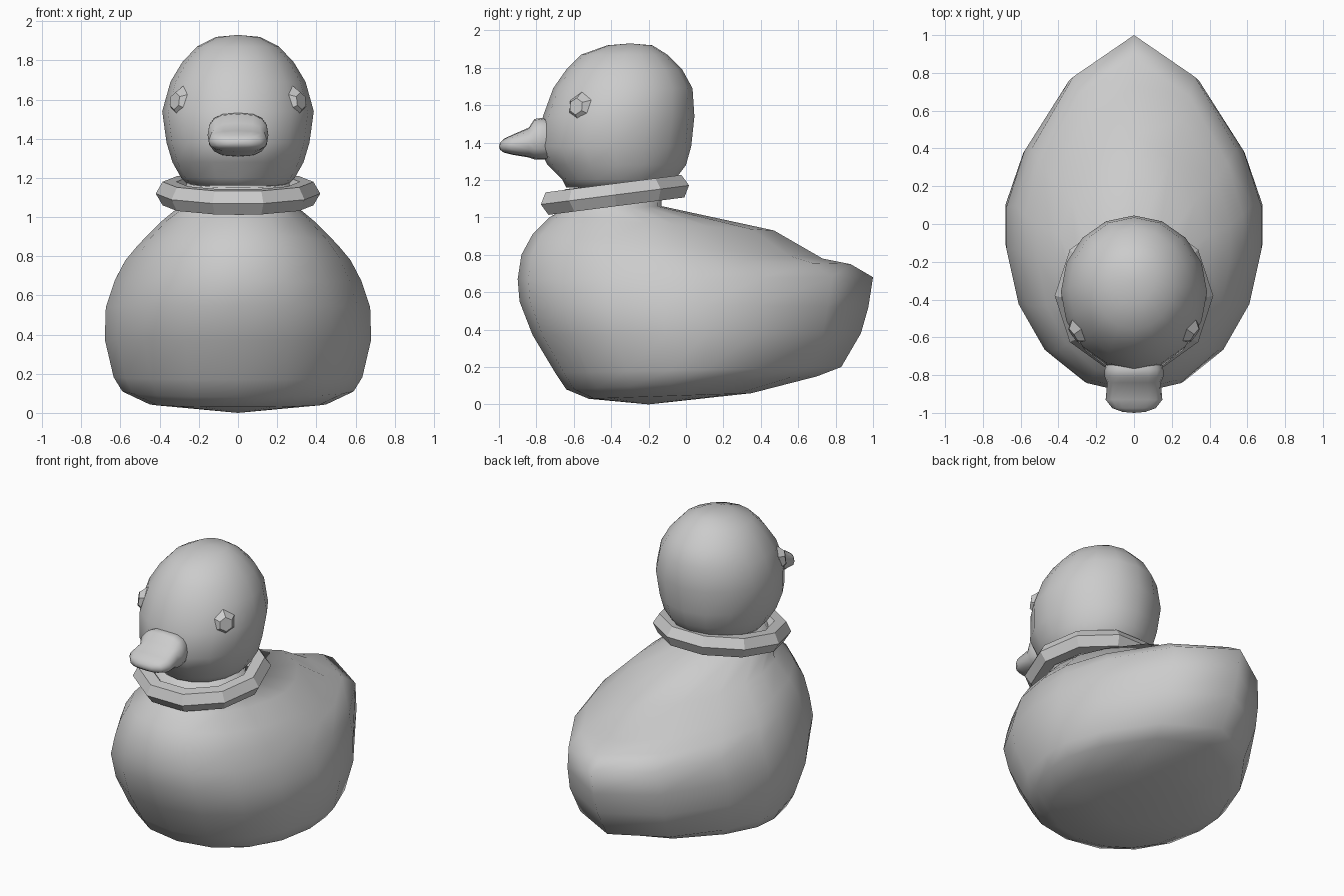
import bpy, bmesh, math
from mathutils import Vector, Matrix

if "Cube" in bpy.data.objects:
    bpy.data.objects.remove(bpy.data.objects["Cube"])

# Half outlines from front to back: (width fraction, length fraction)
TEAR = [(0, 0), (.39, .03), (.70, .12), (.905, .25), (1, .405),
        (1, .526), (.86, .684), (.51, .884), (0, 1)]
ROUND = [(math.sin(i * math.pi / 8), (1 - math.cos(i * math.pi / 8)) / 2) for i in range(9)]


def finish(name, bm, smooth=True):
    bmesh.ops.recalc_face_normals(bm, faces=bm.faces)
    mesh = bpy.data.meshes.new(name)
    bm.to_mesh(mesh)
    bm.free()
    for p in mesh.polygons:
        p.use_smooth = smooth
    obj = bpy.data.objects.new(name, mesh)
    bpy.context.collection.objects.link(obj)
    return obj


def loft(name, rings, start, end):
    """Skin a stack of closed rings and close both ends with a fan."""
    bm = bmesh.new()
    loops = [[bm.verts.new(p) for p in ring] for ring in rings]
    n = len(loops[0])
    for a, b in zip(loops, loops[1:]):
        for i in range(n):
            j = (i + 1) % n
            bm.faces.new((a[i], a[j], b[j], b[i]))
    for loop, tip in ((loops[0], start), (loops[-1], end)):
        v = bm.verts.new(tip)
        for i in range(n):
            bm.faces.new((loop[i], loop[(i + 1) % n], v))
    return finish(name, bm)


def flat_ring(yf, zf, yb, zb, w, roundness=1.0):
    """Near-horizontal ring from a front point to a back point, half width w."""
    half = []
    for (tw, tf), (rw, rf) in zip(TEAR, ROUND):
        x = (tw + (rw - tw) * roundness) * w
        f = tf + (rf - tf) * roundness
        half.append((x, yf + (yb - yf) * f, zf + (zb - zf) * f))
    return half + [(-x, y, z) for x, y, z in half[-2:0:-1]]


def beak_ring(y, zc, w, h):
    """Upright rounded-box ring."""
    pts = []
    for i in range(16):
        a = i * math.tau / 16
        c, s = math.cos(a), math.sin(a)
        pts.append((math.copysign(abs(c) ** .7, c) * w, y, zc + math.copysign(abs(s) ** .8, s) * h))
    return pts


# Body with raised pointed tail, up into the neck
body = [
    (-.52, .03, .35, .06, .45, .3),
    (-.64, .08, .70, .15, .59, .1),
    (-.70, .17, .83, .20, .635, 0),
    (-.82, .37, .935, .38, .68, 0),
    (-.89, .55, .975, .52, .675, 0),
    (-.90, .67, 1.0, .68, .63, 0),
    (-.88, .80, .88, .75, .575, 0),
    (-.82, .91, .73, .78, .51, 0),
    (-.73, 1.0, .47, .93, .40, .2),
    (-.68, 1.03, -.13, 1.06, .31, 1),
    (-.65, 1.15, -.13, 1.20, .26, 1),
]
loft("body", [flat_ring(*r) for r in body], (0, -.2, 0), (0, -.39, 1.18))

# Head
head = [
    (-.64, 1.16, -.10, .25), (-.66, 1.20, -.06, .29), (-.74, 1.28, .0, .335),
    (-.79, 1.38, .028, .365), (-.765, 1.54, .045, .387), (-.71, 1.69, .035, .345),
    (-.64, 1.79, -.02, .285), (-.56, 1.87, -.10, .21), (-.42, 1.92, -.18, .11),
]
loft("head", [flat_ring(yf, z, yb, z, w) for yf, z, yb, w in head],
     (0, -.37, 1.16), (0, -.30, 1.93))

# Beak with raised rim at its base
beak = [
    (-.66, 1.415, .13, .10), (-.77, 1.42, .155, .112), (-.81, 1.418, .155, .108),
    (-.84, 1.40, .142, .08), (-.93, 1.388, .15, .053), (-.975, 1.383, .115, .036),
    (-.995, 1.38, .06, .018),
]
loft("beak", [beak_ring(*r) for r in beak], (0, -.66, 1.415), (0, -1.0, 1.38))

# Tilted faceted collar
bpy.ops.mesh.primitive_torus_add(major_segments=10, minor_segments=6,
                                 major_radius=.35, minor_radius=.07,
                                 location=(0, -.38, 1.12),
                                 rotation=(math.radians(7.3), 0, 0))
bpy.context.object.name = "collar"
for p in bpy.context.object.data.polygons:
    p.use_smooth = False

# Faceted eyes
for side, label in ((1, "left"), (-1, "right")):
    bm = bmesh.new()
    normal = Vector((.31 * side, -.22, .05))
    place = Matrix.Translation((.305 * side, -.575, 1.59)) @ normal.to_track_quat('Z', 'Y').to_matrix().to_4x4()
    bmesh.ops.create_cone(bm, cap_ends=True, segments=6, radius1=.085, radius2=.045,
                          depth=.045, matrix=place)
    finish("eye_" + label, bm, smooth=False)
